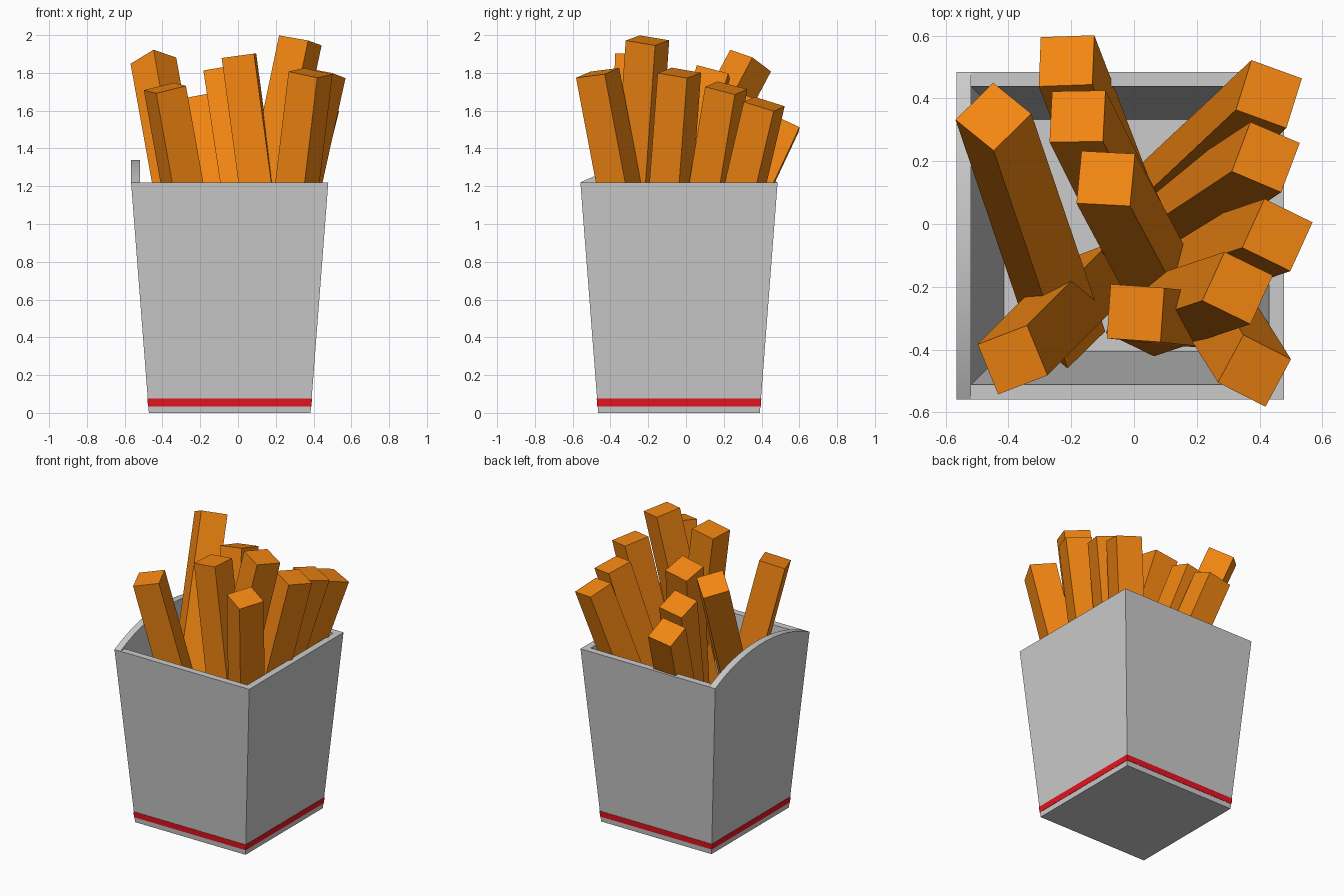
import bpy, bmesh, math
from mathutils import Vector

if "Cube" in bpy.data.objects:
    bpy.data.objects.remove(bpy.data.objects["Cube"])

CX, CY = -0.044, -0.037      # centre of the carton


def material(name, rgb):
    m = bpy.data.materials.new(name)
    m.diffuse_color = (*rgb, 1)
    m.use_nodes = True
    m.node_tree.nodes["Principled BSDF"].inputs["Base Color"].default_value = m.diffuse_color
    return m


def finish(name, bm, mat=None):
    bmesh.ops.recalc_face_normals(bm, faces=bm.faces)
    me = bpy.data.meshes.new(name)
    bm.to_mesh(me)
    bm.free()
    ob = bpy.data.objects.new(name, me)
    bpy.context.collection.objects.link(ob)
    if mat:
        me.materials.append(mat)
    return ob


def square_rings(name, profile, closed=False, mat=None):
    """Skin square rings given as (half width, z); cap the ends or close the loop."""
    bm = bmesh.new()
    rings = [[bm.verts.new((CX + sx * h, CY + sy * h, z))
              for sx, sy in ((-1, -1), (1, -1), (1, 1), (-1, 1))] for h, z in profile]
    pairs = list(zip(rings, rings[1:]))
    if closed:
        pairs.append((rings[-1], rings[0]))
    else:
        bm.faces.new(rings[0])
        bm.faces.new(rings[-1])
    for a, b in pairs:
        for i in range(4):
            j = (i + 1) % 4
            bm.faces.new((a[i], a[j], b[j], b[i]))
    return finish(name, bm, mat)


orange = material("fried_potato", (0.9, 0.24, 0.006))
red = material("red_band", (0.8, 0.007, 0.015))

# Tapered open carton with wall thickness and floor
BOT, TOP, H = 0.428, 0.522, 1.22
square_rings("carton", [(BOT, 0), (TOP, H), (TOP - 0.047, H), (0.37, 0.045)])

# Red stripe around the base
outer = lambda z: BOT + (TOP - BOT) * z / H
square_rings("red_stripe", [(outer(0.035) + 0.002, 0.035), (outer(0.075) + 0.002, 0.075),
                            (outer(0.075) - 0.01, 0.075), (outer(0.035) - 0.01, 0.035)],
             closed=True, mat=red)

# Arched flap rising from the left wall
SAG, N = 0.12, 24
R = (TOP ** 2 + SAG ** 2) / (2 * SAG)
A = math.asin(TOP / R)
bm = bmesh.new()
arc = []
for i in range(N + 1):
    a = -A + 2 * A * i / N
    arc.append(bm.verts.new((CX - TOP, CY + R * math.sin(a), H + SAG - R + R * math.cos(a))))
face = bm.faces.new(arc)
ext = bmesh.ops.extrude_face_region(bm, geom=[face])
bmesh.ops.translate(bm, vec=(0.047, 0, 0),
                    verts=[g for g in ext["geom"] if isinstance(g, bmesh.types.BMVert)])
flap = finish("arched_flap", bm)
bpy.context.view_layer.objects.active = flap
flap.select_set(True)
bpy.ops.object.shade_smooth_by_angle(angle=math.radians(30))

# Fries: top centre x, y, z, lean in x and y per unit height, turn in degrees
FRIES = [
    (-0.215, 0.52, 1.535, -0.18, 0.47, 2),
    (-0.18, 0.343, 1.655, -0.19, 0.38, 1),
    (-0.09, 0.145, 1.805, -0.15, 0.28, -3),
    (-0.448, 0.342, 1.865, -0.18, 0.53, -39),
    (-0.387, -0.433, 1.72, -0.18, -0.18, 21),
    (0.005, -0.284, 1.89, -0.135, 0.015, -4),
    (0.43, 0.414, 1.635, 0.25, 0.235, -20),
    (0.42, 0.213, 1.72, 0.25, 0.165, -23),
    (0.457, -0.035, 1.80, 0.22, 0.075, -26),
    (0.33, -0.204, 1.972, 0.21, 0.07, -26),
    (0.384, -0.468, 1.80, 0.12, -0.19, -27),
]
LENGTH, HALF = 1.5, 0.0865
for k, (x, y, z, tx, ty, turn) in enumerate(FRIES, 1):
    n = Vector((tx, ty, 1)).normalized()
    c, s = math.cos(math.radians(turn)), math.sin(math.radians(turn))
    u = Vector((c, s, -(tx * c + ty * s))).normalized() * HALF
    v = n.cross(u)
    top = Vector((x, y, z))
    bm = bmesh.new()
    lo, hi = [[bm.verts.new(p + a * u + b * v) for a, b in ((-1, -1), (1, -1), (1, 1), (-1, 1))]
              for p in (top - n * LENGTH, top)]
    bm.faces.new(lo)
    bm.faces.new(hi)
    for i in range(4):
        j = (i + 1) % 4
        bm.faces.new((lo[i], lo[j], hi[j], hi[i]))
    finish(f"fry_{k}", bm, orange)
